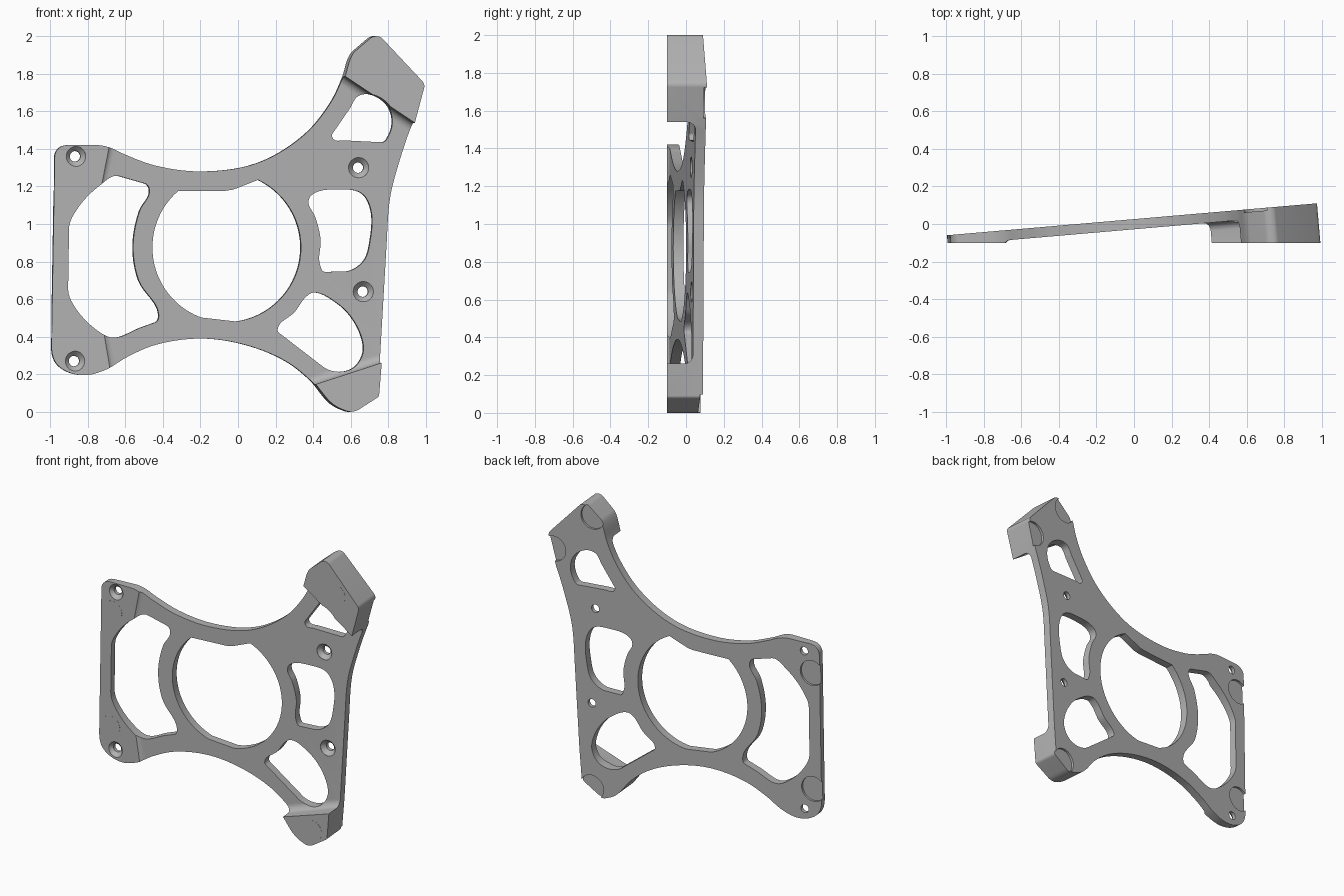
import bpy, bmesh, math
from mathutils import Matrix, Vector

if "Cube" in bpy.data.objects:
    bpy.data.objects.remove(bpy.data.objects["Cube"], do_unlink=True)

# Tilted frame: local x along the plate, local y up, local z out of its front face
TILT = math.atan(0.0863)
C, S = math.cos(TILT), math.sin(TILT)
FRAME = Matrix(((C, 0, S, 0), (S, 0, -C, 0.026), (0, 1, 0, 0), (0, 0, 0, 1)))
PLATE = 0.054     # plate thickness
FRONT = -0.1      # flat front plane of the pads
DEEP = 0.4        # cutters reach this far forward
LINE = True       # marks a point whose next segment is straight

grey = bpy.data.materials.new("satin_grey")
grey.use_nodes = True
grey.diffuse_color = (0.45, 0.45, 0.45, 1)
grey.node_tree.nodes["Principled BSDF"].inputs["Base Color"].default_value = grey.diffuse_color


def smooth_loop(points, steps=7):
    """Closed smooth curve through the points, straight where marked."""
    count = len(points)
    place = [Vector(p[:2]) for p in points]
    straight = [len(p) > 2 for p in points]

    def tangent(i):
        before = (place[i] - place[i - 1]).normalized()
        after = (place[(i + 1) % count] - place[i]).normalized()
        if straight[i]:
            return after
        if straight[i - 1]:
            return before
        return (before + after).normalized()

    loop = []
    for i in range(count):
        a, b = place[i], place[(i + 1) % count]
        loop.append(a)
        if straight[i]:
            continue
        size = (b - a).length
        ta, tb = tangent(i) * size, tangent((i + 1) % count) * size
        for k in range(1, steps):
            t = k / steps
            u = 1 - t
            loop.append(a * (u * u * (1 + t + t)) + ta * (t * u * u)
                        + b * (t * t * (1 + u + u)) - tb * (t * t * u))
    return loop


def arc(centre, radius, start, end, steps=40):
    angles = [math.radians(start + (end - start) * k / steps) for k in range(steps + 1)]
    return [Vector((centre[0] + radius * math.cos(a), centre[1] + radius * math.sin(a))) for a in angles]


def circle(centre, radius):
    return arc(centre, radius, 0, 360)[:-1]


def loft(name, layers, fillet=0, matrix=FRAME):
    """Solid through equal rings stacked along local z; fillet rounds the first ring."""
    bm = bmesh.new()
    rings = [[bm.verts.new((p[0], p[1], z)) for p in loop] for loop, z in layers]
    base = bm.faces.new(rings[0])
    bm.faces.new(rings[-1])
    for low, high in zip(rings, rings[1:]):
        for i in range(len(low)):
            bm.faces.new((low[i - 1], low[i], high[i], high[i - 1]))
    bmesh.ops.recalc_face_normals(bm, faces=bm.faces[:])
    if fillet:
        bmesh.ops.bevel(bm, geom=list(base.edges), offset=fillet, segments=8,
                        profile=0.5, affect='EDGES')
    mesh = bpy.data.meshes.new(name)
    bm.to_mesh(mesh)
    bm.free()
    mesh.materials.append(grey)
    ob = bpy.data.objects.new(name, mesh)
    bpy.context.collection.objects.link(ob)
    ob.matrix_world = matrix
    return ob


def cut(body, cutter):
    cutter.hide_render = True
    bpy.context.view_layer.update()
    mod = body.modifiers.new("cut", 'BOOLEAN')
    mod.operation, mod.solver, mod.object = 'DIFFERENCE', 'EXACT', cutter
    bpy.context.view_layer.objects.active = body
    bpy.ops.object.modifier_apply(modifier=mod.name)
    bpy.data.objects.remove(cutter, do_unlink=True)


def cut_through(body, loop):
    cut(body, loft("opening_cutter", [(loop, -DEEP), (loop, DEEP)]))


# Outer outline of the bracket
outline = smooth_loop([
    (-1, .36, LINE), (-.983, 1.36), (-.96, 1.405), (-.91, 1.42, LINE), (-.76, 1.42),
    (-.69, 1.407), (-.62, 1.375), (-.45, 1.312), (-.2, 1.28), (.1, 1.325), (.35, 1.475),
    (.49, 1.645), (.555, 1.78), (.59, 1.89), (.61, 1.92, LINE), (.69, 1.988), (.72, 2),
    (.755, 1.988, LINE), (.968, 1.76), (.977, 1.725, LINE), (.925, 1.53, LINE), (.91, 1.49),
    (.86, 1.34), (.81, 1.15), (.79, .9, LINE), (.755, .3, LINE), (.738, .09),
    (.725, .073, LINE), (.635, .015), (.59, 0), (.55, .01), (.49, .043), (.38, .17),
    (.25, .27), (.04, .355), (-.2, .39), (-.45, .355), (-.6, .29), (-.71, .225),
    (-.82, .195), (-.92, .215), (-.98, .265)])
bracket = loft("bracket", [(outline, 0), (outline, DEEP)])

# Flat front plane shared by the four pads
trim = [(-2, -1), (2, -1), (2, 3), (-2, 3)]
upright = Matrix.Rotation(math.pi / 2, 4, 'X')
cut(bracket, loft("front_trim", [(trim, -FRONT), (trim, 1)], matrix=upright))

# Thin middle of the plate, filleted where it meets the pads
middle = [(-.68, .1), (0, .015), (1.1, .375), (1.2, 1.356), (.4, 1.892), (-.69, 1.5),
          (-.765, 1.15), (-.745, .45)]
cut(bracket, loft("middle_cutter", [(middle, PLATE), (middle, DEEP + 1)], fillet=.045))

# Large round opening with a flat at the top and at the bottom
hub = (-.065, .875)
cut_through(bracket, arc(hub, .397, -83, 65) + [Vector((-.03, 1.183)), Vector((-.07, 1.177))]
            + arc(hub, .397, 131, 250))

# Left window
cut_through(bracket, smooth_loop([
    (-.912, .66, LINE), (-.907, .98), (-.87, 1.07), (-.75, 1.2), (-.64, 1.255, LINE),
    (-.5, 1.215), (-.477, 1.175), (-.53, 1.07), (-.565, .88), (-.535, .7), (-.428, .52),
    (-.444, .477, LINE), (-.525, .448), (-.673, .395), (-.763, .437), (-.895, .59)]))

# Three windows on the right
windows = [
    [(.5, 1.48), (.508, 1.45), (.566, 1.445, LINE), (.765, 1.435), (.804, 1.477),
     (.82, 1.557), (.79, 1.635), (.70, 1.69), (.636, 1.68), (.593, 1.615, LINE)],
    [(.372, 1.115), (.39, 1.155), (.54, 1.184), (.657, 1.163), (.705, 1.08),
     (.703, .917), (.665, .80), (.566, .747, LINE), (.46, .745), (.432, .79),
     (.437, .917), (.407, 1.04)],
    [(.207, .437), (.235, .405, LINE), (.45, .24), (.54, .213), (.62, .24), (.665, .32),
     (.655, .4), (.604, .5), (.53, .575), (.40, .635), (.36, .613), (.30, .533)]]
for window in windows:
    cut_through(bracket, smooth_loop(window))

# Countersunk screw holes
for spot in [(-.873, 1.36), (-.878, .27), (.64, 1.3), (.665, .64)]:
    narrow, wide = circle(spot, .028), circle(spot, .054)
    cut(bracket, loft("screw_cutter", [(narrow, -DEEP), (narrow, .025), (wide, PLATE - .002),
                                       (wide, DEEP)]))

# Shallow round recesses on the back corners
for spot in [(.66, 1.93), (.94, 1.645), (.665, .055), (-.93, 1.22), (-.94, .42)]:
    ring = circle(spot, .085)
    cut(bracket, loft("recess_cutter", [(ring, -DEEP), (ring, .015)]))

# Thin round contact discs on the pad fronts
discs = {"upper_right": (.82, 1.79), "lower_right": (.64, .11),
         "upper_left": (-.89, 1.22), "lower_left": (-.905, .42)}
parts = [bracket]
for place, spot in discs.items():
    ring = circle(spot, .071)
    parts.append(loft(place + "_disc", [(ring, -FRONT - .004), (ring, -FRONT + .001)],
                      matrix=upright))

bpy.ops.object.select_all(action='DESELECT')
for part in parts:
    part.select_set(True)
bpy.context.view_layer.objects.active = bracket
bpy.ops.object.shade_smooth_by_angle(angle=math.radians(30))
